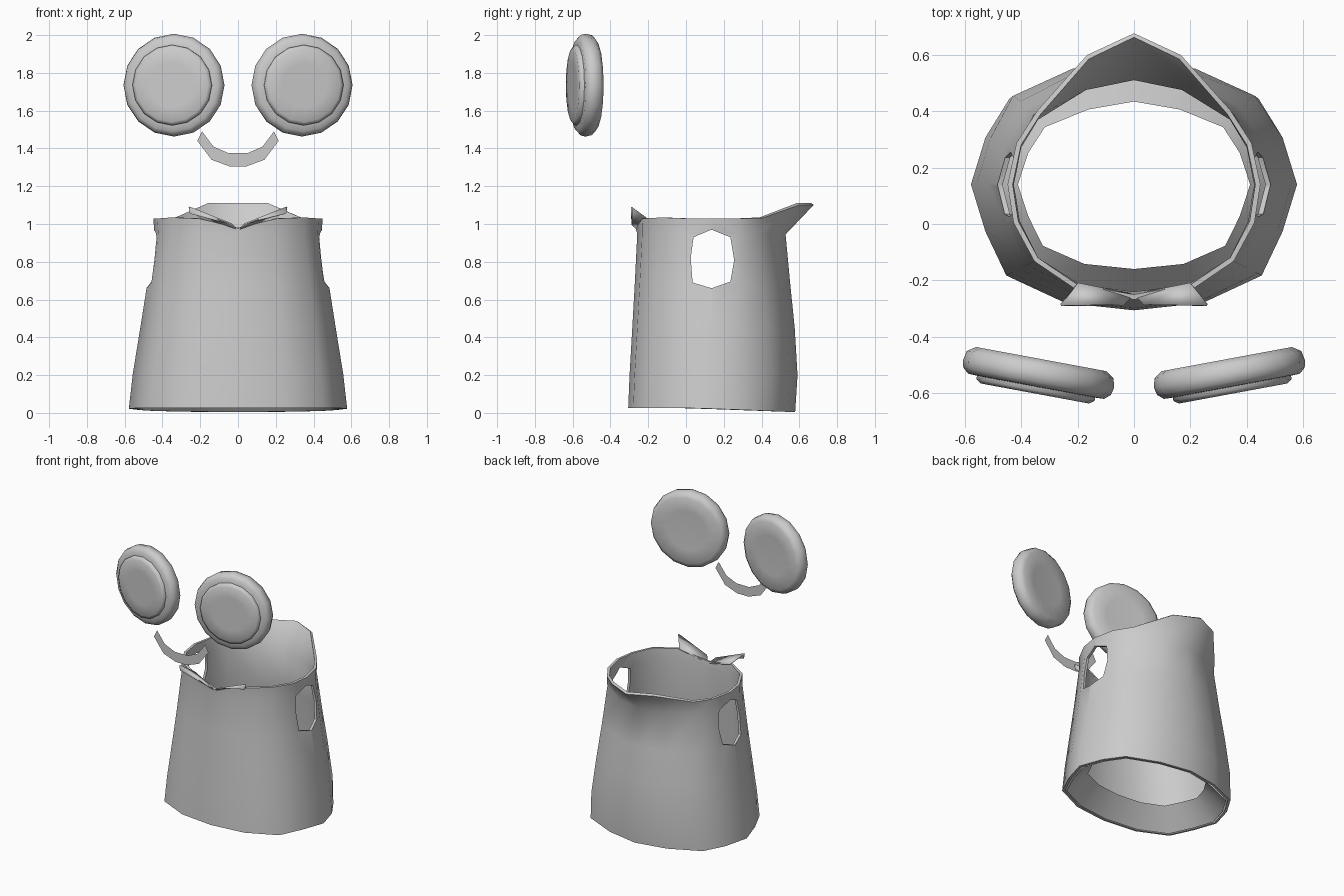
import bpy, bmesh, math
from mathutils import Matrix

if "Cube" in bpy.data.objects:
    bpy.data.objects.remove(bpy.data.objects["Cube"])

grey = bpy.data.materials.new("cloth grey")
grey.diffuse_color = (0.6, 0.6, 0.6, 1)
grey.use_nodes = True
grey.node_tree.nodes["Principled BSDF"].inputs["Base Color"].default_value = grey.diffuse_color


def make(name, verts, faces, angle=50):
    me = bpy.data.meshes.new(name)
    me.from_pydata(verts, [], faces)
    ob = bpy.data.objects.new(name, me)
    bpy.context.collection.objects.link(ob)
    bm = bmesh.new()
    bm.from_mesh(me)
    bmesh.ops.remove_doubles(bm, verts=bm.verts, dist=1e-5)
    bmesh.ops.recalc_face_normals(bm, faces=bm.faces)
    bm.to_mesh(me)
    bm.free()
    me.materials.append(grey)
    smooth(ob, angle)
    return ob


def smooth(ob, angle):
    bpy.ops.object.select_all(action='DESELECT')
    bpy.context.view_layer.objects.active = ob
    ob.select_set(True)
    bpy.ops.object.shade_smooth_by_angle(angle=math.radians(angle))


def apply_modifier(ob, kind, **settings):
    m = ob.modifiers.new(kind.title(), kind)
    for k, v in settings.items():
        setattr(m, k, v)
    bpy.context.view_layer.objects.active = ob
    bpy.ops.object.modifier_apply(modifier=m.name)


def full_ring(half):
    """Mirror a front-to-back half ring across x."""
    return half + [(-x, y, z) for x, y, z in half[-2:0:-1]]


def loft(rings, closed=True):
    n = len(rings[0])
    verts = [p for r in rings for p in r]
    faces = [(k * n + i, k * n + (i + 1) % n, (k + 1) * n + (i + 1) % n, (k + 1) * n + i)
             for k in range(len(rings) - 1) for i in range(n)]
    return verts, faces


# Garment body: half outlines at the hem and the neck, blended in between
hem = [(0, -.288), (.24, -.262), (.44, -.17), (.51, -.02), (.56, .14),
       (.51, .30), (.43, .43), (.22, .52), (0, .56)]
neck = [(0, -.24), (.19, -.215), (.34, -.12), (.405, .01), (.425, .14),
        (.40, .27), (.34, .37), (.17, .475), (0, .51)]
rim = [(0, -.25, .98), (.2, -.215, 1.03), (.34, -.12, 1.035), (.41, .01, 1.03), (.43, .14, 1.03),
       (.40, .28, 1.03), (.33, .39, 1.035), (.16, .585, 1.11), (0, .662, 1.112)]


def level(z, t, back=0.0):
    half = [(a[0] + (b[0] - a[0]) * t, a[1] + (b[1] - a[1]) * t + (back if a[1] > .4 else 0), z)
            for a, b in zip(hem, neck)]
    return full_ring(half)


bottom = [(x, y, z - .02 * max(0, y) / .56) for x, y, z in level(.025, 0)]
body_rings = [bottom, level(.2, .15, .02), level(.45, .45, .02),
              level(.68, .72, .01), level(.95, 1), full_ring(rim)]
body = make("garment_body", *loft(body_rings))
apply_modifier(body, 'SOLIDIFY', thickness=.018, offset=-1)

# Arm holes cut straight through both sides
hole = [(.025, .82), (.04, .93), (.135, .97), (.235, .93),
        (.255, .81), (.235, .695), (.135, .66), (.035, .69)]
cv, cf = loft([[(x, y, z) for y, z in hole] for x in (-1, 1)])
cf += [tuple(range(8)), tuple(range(8, 16))]
cutter = make("arm_hole_cutter", cv, cf)
cutter.hide_render = True
apply_modifier(body, 'BOOLEAN', object=cutter, operation='DIFFERENCE', solver='EXACT')
bpy.data.objects.remove(cutter)
smooth(body, 50)

# Turned-in lining above the bottom edge
inner = [(x * .735, .14 + (y - .14) * .70, z + .13) for x, y, z in bottom]
make("hem_lining", *loft([[(x * .98, .14 + (y - .14) * .98, z) for x, y, z in bottom], inner]))

# Front collar wings
for side, s in (("right", 1), ("left", -1)):
    wing = [(0, -.25, .965), (.035, -.287, 1.0), (.255, -.287, 1.055),
            (.26, -.287, 1.09), (.2, -.21, 1.03)]
    w = make("collar_wing_" + side, [(s * x, y, z) for x, y, z in wing],
             [(0, 1, 4), (1, 2, 3), (1, 3, 4)], 20)
    apply_modifier(w, 'SOLIDIFY', thickness=.008, offset=0)


def disc(name, profile, s, sides=16):
    """Revolve a (radius, forward) profile and turn it outward."""
    turn = Matrix.Translation((s * .338, -.528, 1.735)) @ Matrix.Rotation(s * math.radians(10.5), 4, 'Z')
    rings = []
    for r, f in profile:
        rings.append([turn @ Matrix.Rotation(2 * math.pi * i / sides, 4, 'Y') @
                      Matrix.Translation((r, -f, 0)).to_translation() for i in range(sides)])
    verts, faces = loft(rings)
    n = len(verts)
    faces += [tuple(range(sides)), tuple(range(n - sides, n))]
    return make(name, [tuple(v) for v in verts], faces, 60)


# Eyepieces: rounded frame plus raised front lens
for side, s in (("right", 1), ("left", -1)):
    disc("eyepiece_frame_" + side,
         [(.14, -.045), (.235, -.05), (.265, -.03), (.272, .005), (.266, .03), (.245, .048), (.20, .05)], s)
    disc("eyepiece_lens_" + side, [(.213, .04), (.213, .062), (.195, .074), (.12, .074)], s)

# Flat curved bridge under the eyepieces
top = [(-.19, 1.49), (-.13, 1.41), (-.05, 1.375), (.05, 1.375), (.13, 1.41), (.19, 1.49)]
low = [(-.215, 1.44), (-.14, 1.34), (-.045, 1.305), (.045, 1.305), (.14, 1.34), (.215, 1.44)]
make("bridge", [(x, -.64, z) for x, z in low + top],
     [(i, i + 1, i + 7, i + 6) for i in range(5)])
